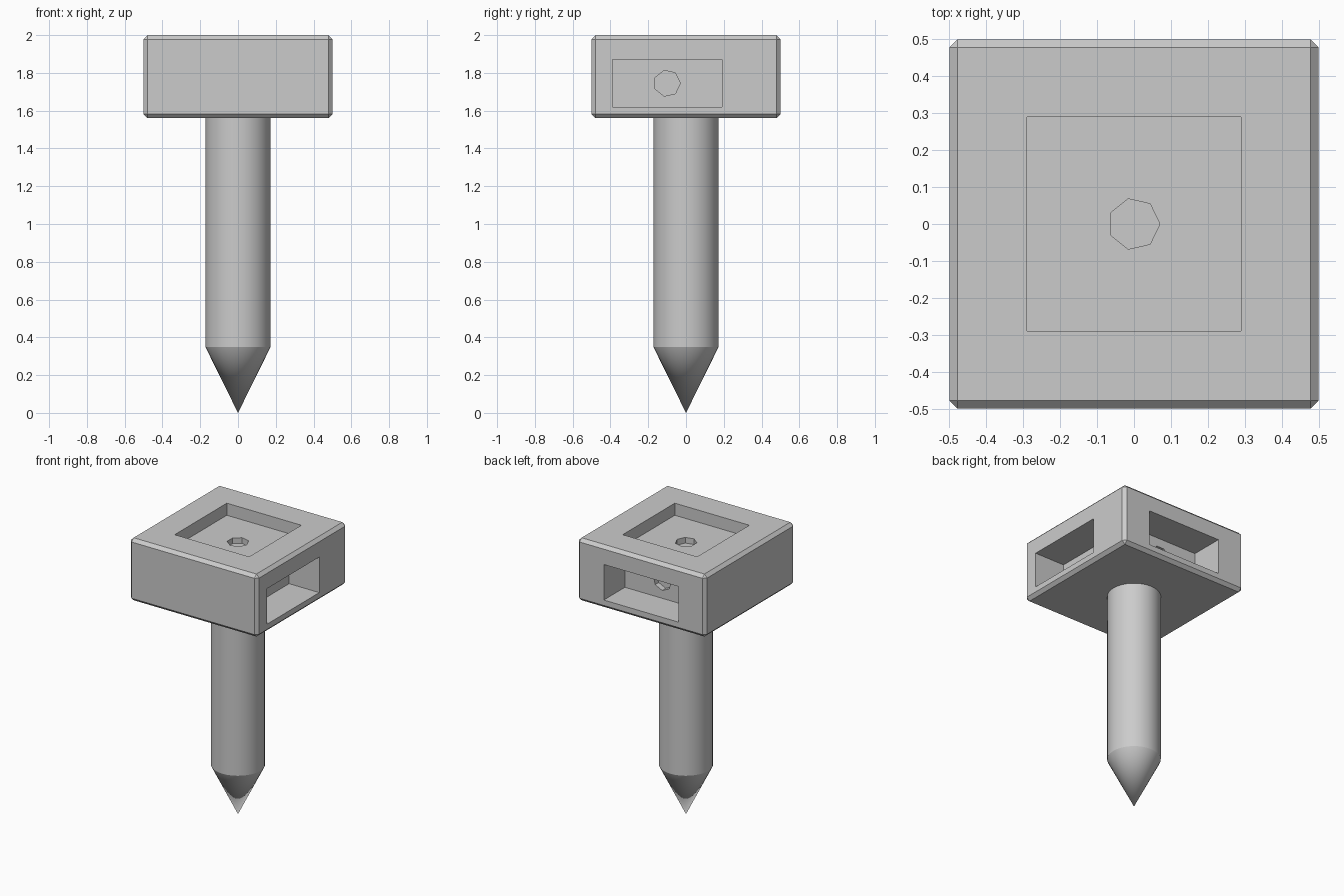
import bpy
import math
from mathutils import Matrix, Vector

if "Cube" in bpy.data.objects:
    bpy.data.objects.remove(bpy.data.objects["Cube"], do_unlink=True)

grey = bpy.data.materials.new("plain_grey")
grey.use_nodes = True
color = (0.6, 0.6, 0.6, 1)
grey.diffuse_color = color
grey.node_tree.nodes["Principled BSDF"].inputs["Base Color"].default_value = color


def finish(obj, name):
    obj.name = name
    obj.data.materials.clear()
    obj.data.materials.append(grey)
    return obj


def apply_modifier(obj, mod):
    bpy.ops.object.select_all(action='DESELECT')
    obj.select_set(True)
    bpy.context.view_layer.objects.active = obj
    bpy.ops.object.modifier_apply(modifier=mod.name)


def box(name, center, size):
    bpy.ops.mesh.primitive_cube_add(size=1)
    obj = bpy.context.object
    obj.data.transform(Matrix.Translation(center) @ Matrix.Diagonal((*size, 1)))
    return finish(obj, name)


def cut(target, cutter):
    mod = target.modifiers.new("cut", 'BOOLEAN')
    mod.operation = 'DIFFERENCE'
    mod.solver = 'EXACT'
    mod.object = cutter
    apply_modifier(target, mod)
    bpy.data.objects.remove(cutter, do_unlink=True)


def pocket(target, center, size, normal, depth):
    """Sink a rectangular pocket with a small seven-sided hole in its floor."""
    center, normal = Vector(center), Vector(normal)
    reach = Vector([2 * depth if n else s for n, s in zip(normal, size)])
    cut(target, box("pocket_cutter", center, reach))
    turn = Matrix.Rotation(-math.pi / 2, 4, 'X') if normal.y else (
        Matrix.Rotation(math.pi / 2, 4, 'Y') if normal.x else Matrix())
    bpy.ops.mesh.primitive_cylinder_add(vertices=7, radius=0.07, depth=0.08)
    pin = bpy.context.object
    spin = Matrix.Rotation(math.pi / 2, 4, 'Z') if normal.z else Matrix()
    # the primitive's first corner points along +y; turn it to +x on the top
    pin.data.transform(Matrix.Translation(center - normal * depth) @ turn @ spin.inverted())
    cut(target, finish(pin, "hole_cutter"))


# Chamfered block head
head = box("head", (0, 0, 1.78), (1, 1, 0.44))
bevel = head.modifiers.new("chamfer", 'BEVEL')
bevel.width = 0.022
bevel.segments = 1
apply_modifier(head, bevel)

# Pockets on the top, left and back
pocket(head, (0, 0, 2), (0.58, 0.58, 0), (0, 0, 1), 0.085)
pocket(head, (0.5, -0.1, 1.745), (0, 0.58, 0.25), (1, 0, 0), 0.235)
pocket(head, (0, 0.5, 1.745), (0.58, 0, 0.25), (0, 1, 0), 0.235)

# Round shaft and pointed tip
bpy.ops.mesh.primitive_cylinder_add(vertices=32, radius=0.173, depth=1.23,
                                    location=(0, 0, 0.965))
shaft = finish(bpy.context.object, "shaft")
bpy.ops.mesh.primitive_cone_add(vertices=32, radius1=0.173, radius2=0, depth=0.35,
                                location=(0, 0, 0.175), rotation=(math.pi, 0, 0))
tip = finish(bpy.context.object, "tip")

for part in (head, shaft, tip):
    bpy.ops.object.select_all(action='DESELECT')
    part.select_set(True)
    bpy.context.view_layer.objects.active = part
    bpy.ops.object.shade_smooth_by_angle(angle=math.radians(30))
